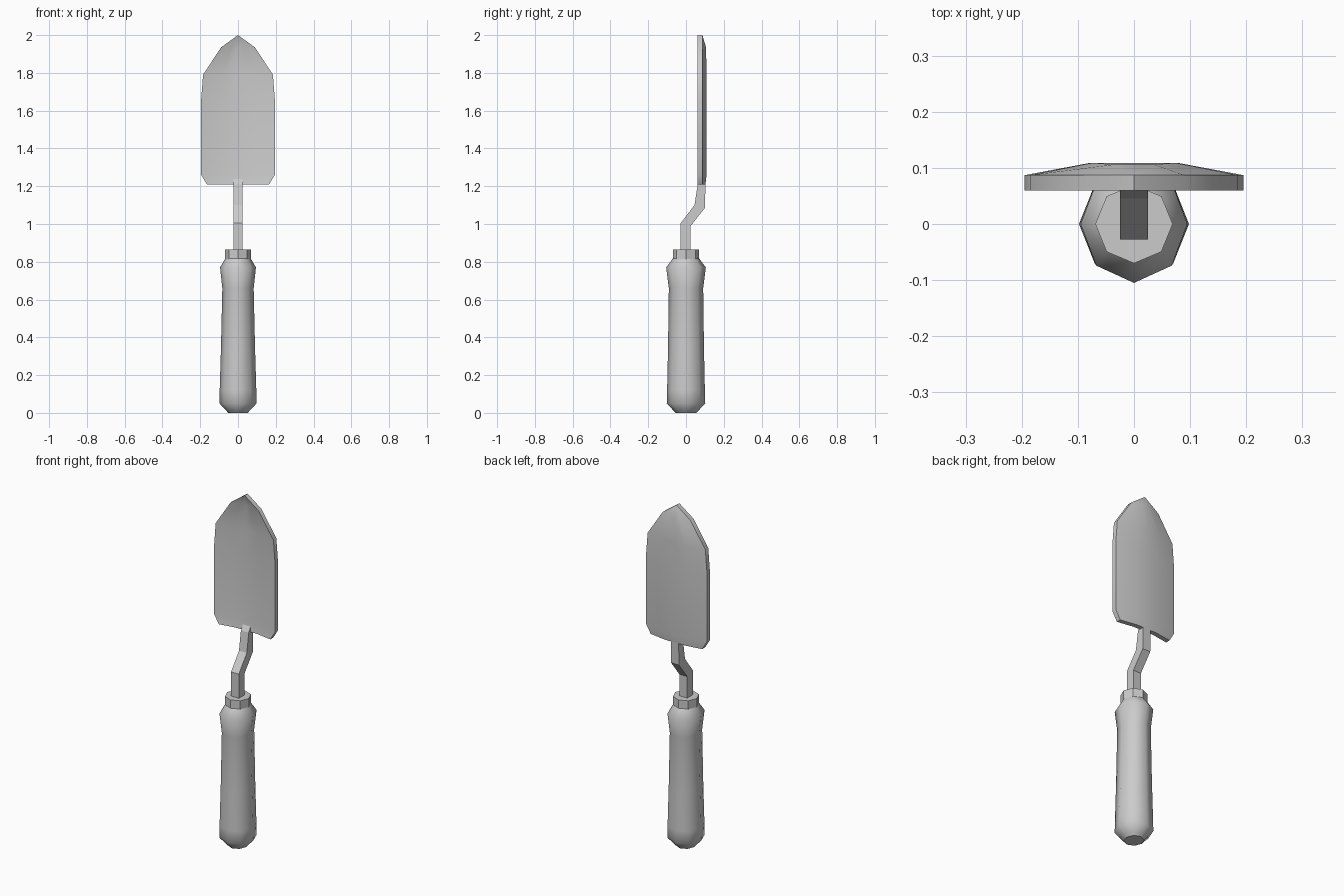
import bpy, bmesh, math
from mathutils import Vector

cube = bpy.data.objects.get("Cube")
if cube:
    bpy.data.objects.remove(cube, do_unlink=True)

# One plain material
GREY = (0.6, 0.6, 0.6, 1)
mat = bpy.data.materials.new("light grey")
mat.use_nodes = True
mat.diffuse_color = GREY
mat.node_tree.nodes["Principled BSDF"].inputs["Base Color"].default_value = GREY


def finish(name, bm, angle):
    bmesh.ops.remove_doubles(bm, verts=bm.verts, dist=0.0005)
    bmesh.ops.recalc_face_normals(bm, faces=bm.faces)
    mesh = bpy.data.meshes.new(name)
    bm.to_mesh(mesh)
    bm.free()
    mesh.materials.append(mat)
    ob = bpy.data.objects.new(name, mesh)
    bpy.context.collection.objects.link(ob)
    bpy.ops.object.select_all(action="DESELECT")
    ob.select_set(True)
    bpy.context.view_layer.objects.active = ob
    bpy.ops.object.shade_smooth_by_angle(angle=math.radians(angle))
    return ob


def loft(name, rings, angle):
    """Skin a stack of rings and cap both ends."""
    bm = bmesh.new()
    loops = [[bm.verts.new(p) for p in ring] for ring in rings]
    n = len(loops[0])
    for a, b in zip(loops, loops[1:]):
        for i in range(n):
            j = (i + 1) % n
            bm.faces.new((a[i], a[j], b[j], b[i]))
    bm.faces.new(loops[0])
    bm.faces.new(loops[-1])
    return finish(name, bm, angle)


def octagon(z, rx, ry):
    return [Vector((rx * math.cos(k * math.pi / 4), ry * math.sin(k * math.pi / 4), z))
            for k in range(8)]


# Eight-sided handle grip: height, x radius, y radius
grip = [(0, .052, .055), (.012, .062, .066), (.05, .098, .102), (.12, .097, .1),
        (.35, .09, .095), (.66, .083, .091), (.77, .095, .105), (.82, .066, .068)]
loft("handle_grip", [octagon(*r) for r in grip], 50)

# Collar at the top of the grip
loft("handle_collar", [octagon(z, .069, .07) for z in (.815, .865)], 30)

# Square cranked stem: y and z of the front and back edges
stem = [(-.028, .85, .025, .85), (-.028, 1.005, .025, .99), (.045, 1.1, .1, 1.085),
        (.062, 1.21, .103, 1.2), (.083, 1.245, .104, 1.245)]
loft("stem", [[(-.025, yf, zf), (.025, yf, zf), (.025, yb, zb), (-.025, yb, zb)]
              for yf, zf, yb, zb in stem], 20)

# Dished blade: height, half width, back depth at centre
rows = [(1.21, .165, .103), (1.26, .195, .109), (1.66, .195, .109),
        (1.79, .185, .109), (1.935, .09, .106), (2.0, 0, .087)]
EDGE_Y, THICK = .087, .027
columns = [(-1, 0), (-.4, 1), (0, 1), (.4, 1), (1, 0)]
bm = bmesh.new()
sides = []
for offset in (0, THICK):
    sides.append([[bm.verts.new((w * s, EDGE_Y + (yc - EDGE_Y) * d - offset, z))
                   for s, d in columns] for z, w, yc in rows])
last = len(columns) - 1
top = len(rows) - 1
for grid in sides:
    for a, b in zip(grid, grid[1:]):
        for i in range(last):
            bm.faces.new((a[i], a[i + 1], b[i + 1], b[i]))
back, front = sides
for r in range(top):
    for c in (0, last):
        bm.faces.new((back[r][c], back[r + 1][c], front[r + 1][c], front[r][c]))
for c in range(last):
    bm.faces.new((back[0][c], back[0][c + 1], front[0][c + 1], front[0][c]))
finish("blade", bm, 40)
